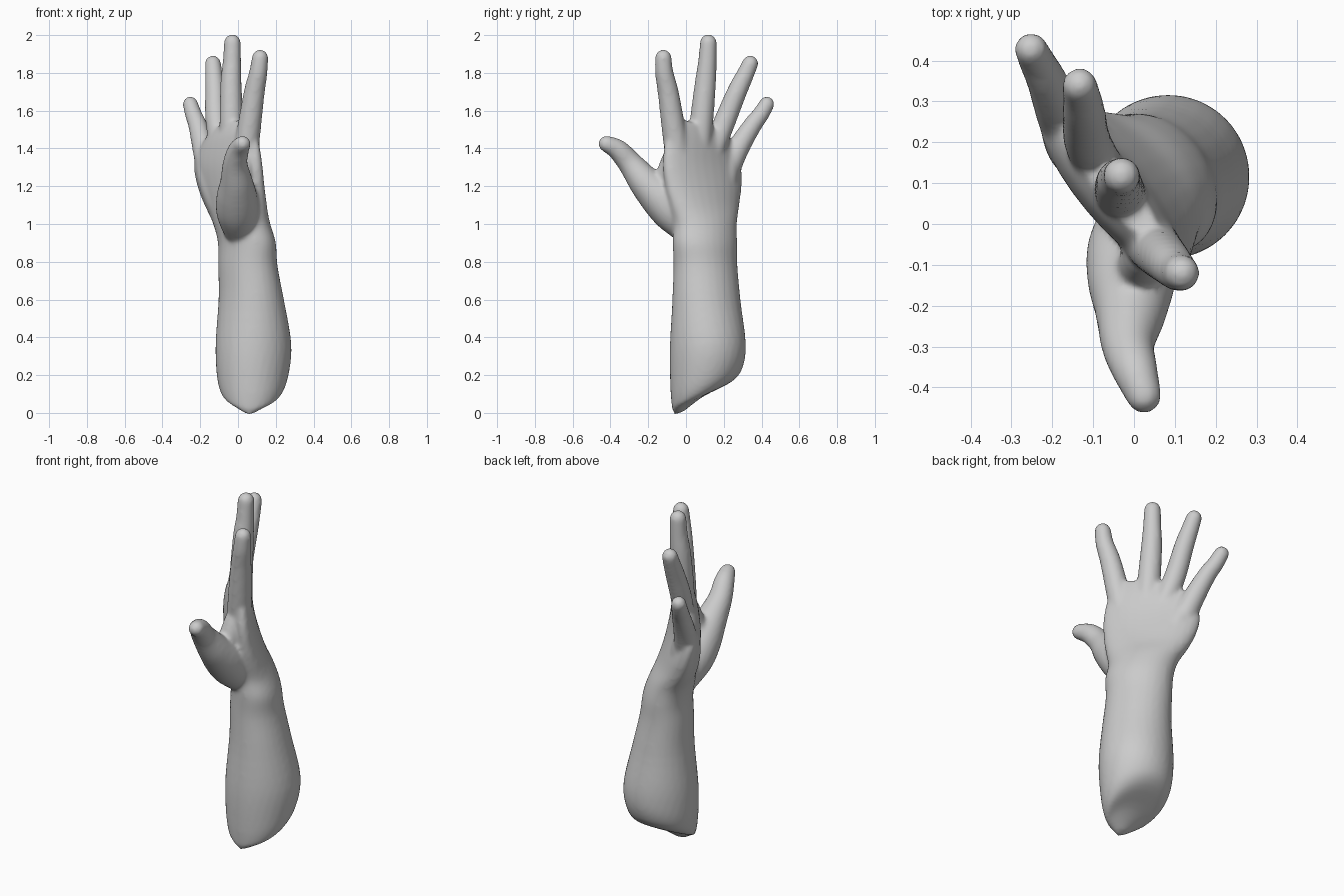
import bpy, bmesh
from math import sin, cos, pi, radians
from mathutils import Vector

if "Cube" in bpy.data.objects:
    bpy.data.objects.remove(bpy.data.objects["Cube"])

SIDES = 28
bm = bmesh.new()


def spline(keys, steps):
    """Catmull-Rom samples through rows of numbers."""
    rows = [Vector(k) for k in keys]
    out = []
    for i in range(len(rows) - 1):
        a, b, c = rows[max(i - 1, 0)], rows[i], rows[i + 1]
        d = rows[min(i + 2, len(rows) - 1)]
        for s in range(steps):
            t = s / steps
            out.append(0.5 * (2 * b + (c - a) * t + (2 * a - 5 * b + 4 * c - d) * t * t
                              + (3 * b - a - 3 * c + d) * t ** 3))
    return out + [rows[-1]]


def skin_rings(rings):
    """Bridge rings of points into a closed shell."""
    loops = [[bm.verts.new(p) for p in ring] for ring in rings]
    for low, high in zip(loops, loops[1:]):
        for i in range(SIDES):
            j = (i + 1) % SIDES
            bm.faces.new((low[i], low[j], high[j], high[i]))
    bm.faces.new(loops[0][::-1])
    bm.faces.new(loops[-1])


def ring_angles():
    return [2 * pi * i / SIDES for i in range(SIDES)]


def limb(keys):
    """Rows: centre x, y, z, half breadth, half thickness, turn, slope along y."""
    rings = []
    for x, y, z, a, b, turn, slope in spline(keys, 4):
        c, s = cos(radians(turn)), sin(radians(turn))
        ring = []
        for t in ring_angles():
            u, v = a * cos(t), b * sin(t)
            dy = u * s + v * c
            ring.append((x + u * c - v * s, y + dy, z + slope * dy))
        rings.append(ring)
    skin_rings(rings)


def digit(keys):
    """Rows: centre x, y, z, radius; the last end is rounded."""
    rows = spline(keys, 5)
    points = [r.to_3d() for r in rows]
    radii = [r[3] for r in rows]
    aim = (points[-1] - points[-2]).normalized()
    tip, size = points[-1], radii[-1]
    for k in range(1, 6):
        bend = k * pi / 2 / 5.3
        points.append(tip + aim * size * sin(bend))
        radii.append(size * cos(bend))
    rings = []
    for i, (p, r) in enumerate(zip(points, radii)):
        along = points[min(i + 1, len(points) - 1)] - points[max(i - 1, 0)]
        turn = along.to_track_quat('Z', 'Y')
        rings.append([p + turn @ Vector((r * cos(t), r * sin(t), 0)) for t in ring_angles()])
    skin_rings(rings)


# Forearm, wrist and palm, from the slanted elbow end upward
limb([
    (0.06, -0.035, 0.00, 0.025, 0.025, 0, 0.4),
    (0.065, 0.01, 0.05, 0.095, 0.08, 0, 0.45),
    (0.07, 0.085, 0.10, 0.155, 0.16, 0, 0.42),
    (0.077, 0.11, 0.19, 0.188, 0.193, -10, 0.3),
    (0.082, 0.115, 0.36, 0.201, 0.201, -45, 0.1),
    (0.07, 0.108, 0.60, 0.187, 0.166, -55, 0),
    (0.052, 0.103, 0.78, 0.18, 0.145, -55, 0),
    (0.047, 0.10, 0.90, 0.186, 0.135, -55, 0),
    (0.02, 0.10, 1.00, 0.19, 0.125, -53, 0),
    (-0.012, 0.097, 1.10, 0.225, 0.105, -50, 0),
    (-0.037, 0.092, 1.20, 0.253, 0.094, -50, 0),
    (-0.053, 0.085, 1.32, 0.262, 0.082, -50, -0.1),
    (-0.053, 0.085, 1.44, 0.228, 0.066, -51, -0.3),
    (-0.045, 0.09, 1.52, 0.165, 0.042, -52, -0.3),
])

# Fleshy pad on the little finger side of the palm
digit([(-0.02, 0.13, 0.98, 0.075), (-0.085, 0.16, 1.12, 0.085),
       (-0.135, 0.195, 1.24, 0.08), (-0.162, 0.225, 1.34, 0.065)])
# Web between thumb and index finger
digit([(-0.005, -0.05, 1.08, 0.08), (0.002, -0.10, 1.18, 0.07),
       (0.015, -0.105, 1.24, 0.06), (0.03, -0.075, 1.34, 0.055)])

# Index finger
digit([(0.03, -0.03, 1.28, 0.07), (0.055, -0.062, 1.48, 0.064), (0.085, -0.093, 1.69, 0.056),
       (0.107, -0.115, 1.80, 0.049), (0.117, -0.12, 1.88, 0.044)])
# Middle finger
digit([(-0.03, 0.06, 1.30, 0.065), (-0.036, 0.083, 1.55, 0.062), (-0.037, 0.103, 1.75, 0.056),
       (-0.032, 0.113, 1.86, 0.049), (-0.03, 0.118, 1.96, 0.045)])
# Ring finger
digit([(-0.07, 0.11, 1.30, 0.06), (-0.113, 0.20, 1.53, 0.058), (-0.122, 0.27, 1.70, 0.053),
       (-0.128, 0.313, 1.79, 0.047), (-0.133, 0.34, 1.85, 0.043)])
# Little finger
digit([(-0.14, 0.19, 1.22, 0.07), (-0.18, 0.27, 1.39, 0.06), (-0.213, 0.35, 1.52, 0.05),
       (-0.236, 0.395, 1.58, 0.045), (-0.252, 0.428, 1.635, 0.041)])
# Thumb with the fleshy pad at its root
digit([(0.01, 0.03, 0.96, 0.085), (-0.002, -0.06, 1.06, 0.112), (-0.006, -0.14, 1.145, 0.108),
       (-0.008, -0.215, 1.22, 0.088), (-0.015, -0.295, 1.32, 0.066),
       (0.003, -0.36, 1.392, 0.056), (0.024, -0.42, 1.424, 0.044)])

bmesh.ops.recalc_face_normals(bm, faces=bm.faces)
mesh = bpy.data.meshes.new("hand_and_forearm")
bm.to_mesh(mesh)
bm.free()
hand = bpy.data.objects.new("hand_and_forearm", mesh)
bpy.context.collection.objects.link(hand)

# One plain grey clay colour
clay = bpy.data.materials.new("grey_clay")
clay.use_nodes = True
grey = (0.6, 0.6, 0.6, 1)
clay.diffuse_color = grey
clay.node_tree.nodes["Principled BSDF"].inputs["Base Color"].default_value = grey
mesh.materials.append(clay)

# Fuse the parts into one soft skin
fuse = hand.modifiers.new("fuse", 'REMESH')
fuse.mode = 'VOXEL'
fuse.voxel_size = 0.01
fuse.use_smooth_shade = True
soften = hand.modifiers.new("soften", 'SMOOTH')
soften.factor = 0.5
soften.iterations = 12
